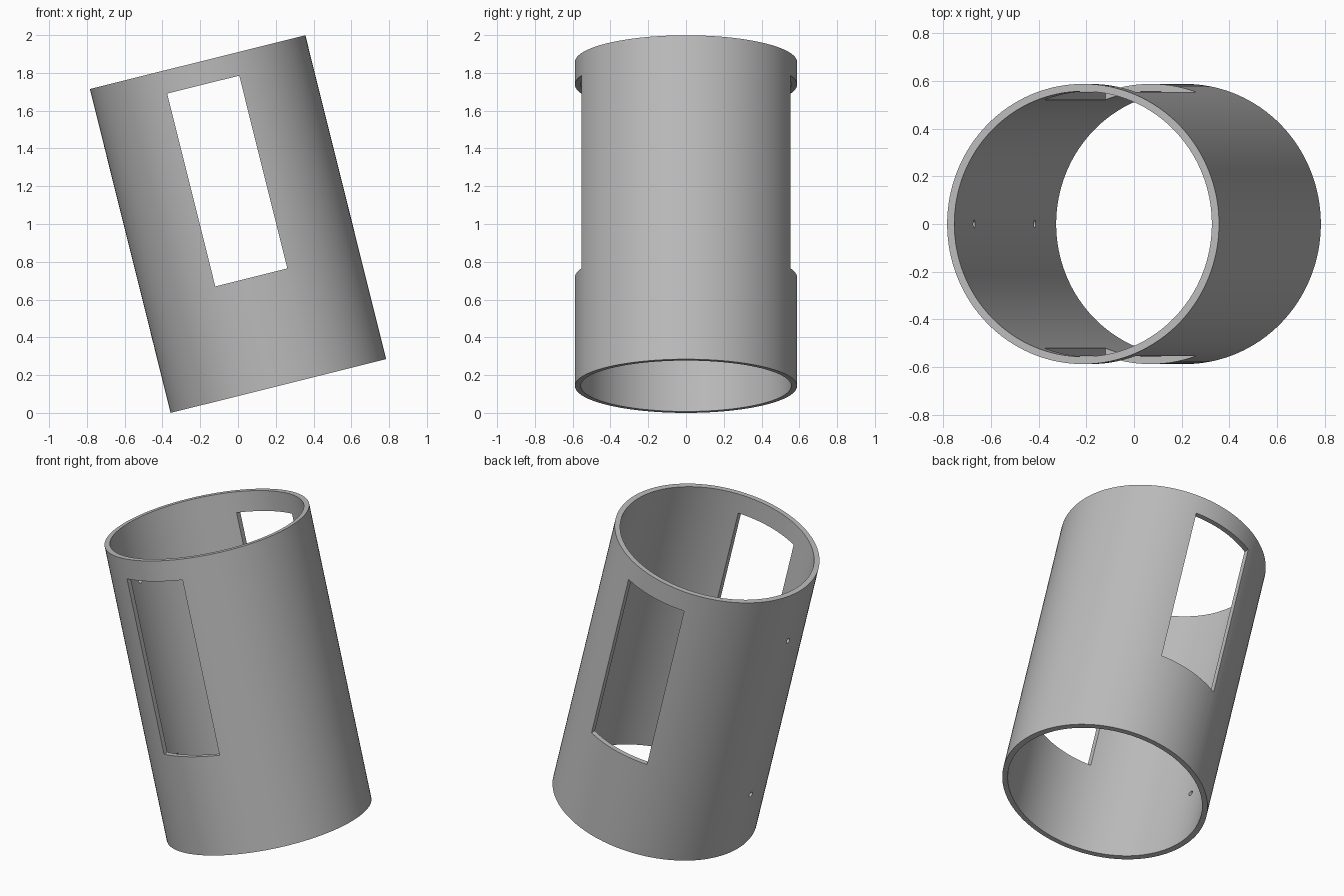
import bpy, math
from mathutils import Matrix, Vector

cube = bpy.data.objects.get("Cube")
if cube:
    bpy.data.objects.remove(cube, do_unlink=True)

RADIUS, INNER, HEIGHT = 0.588, 0.557, 1.767
TILT = math.radians(-14)

grey = bpy.data.materials.new("plain grey")
grey.use_nodes = True
grey.diffuse_color = (0.5, 0.5, 0.5, 1)
grey.node_tree.nodes["Principled BSDF"].inputs["Base Color"].default_value = (0.5, 0.5, 0.5, 1)


def cylinder(name, radius, depth, sides, location=(0, 0, 0), rotation=(0, 0, 0)):
    bpy.ops.mesh.primitive_cylinder_add(vertices=sides, radius=radius, depth=depth,
                                        location=location, rotation=rotation)
    obj = bpy.context.object
    obj.name = name
    return obj


def cut(target, cutter):
    """Subtract the cutter from the target, then discard it."""
    cutter.hide_render = True
    mod = target.modifiers.new("cut", 'BOOLEAN')
    mod.operation = 'DIFFERENCE'
    mod.solver = 'EXACT'
    mod.object = cutter
    bpy.ops.object.select_all(action='DESELECT')
    target.select_set(True)
    bpy.context.view_layer.objects.active = target
    bpy.ops.object.modifier_apply(modifier=mod.name)
    bpy.data.objects.remove(cutter, do_unlink=True)


# Open tube
tube = cylinder("tube_sleeve", RADIUS, HEIGHT, 128)
cut(tube, cylinder("bore_cutter", INNER, HEIGHT + 0.4, 128))

# Opposite rectangular windows, cut straight through front and back
bpy.ops.mesh.primitive_cube_add(size=1, location=(0, 0, 0.235))
window = bpy.context.object
window.name = "window_cutter"
window.scale = (0.393, 2, 1.052)
cut(tube, window)

# Two small pin holes through the right-hand... wall on the -x side
for z in (0.54, -0.513):
    cut(tube, cylinder("pin_hole_cutter", 0.016, 0.3, 24,
                       (-RADIUS, 0, z), (0, math.pi / 2, 0)))

# Lean the sleeve and rest it on the ground
tube.data.transform(Matrix.Translation(Vector((0, 0, 1))) @ Matrix.Rotation(TILT, 4, 'Y'))
lowest = min(v.co.z for v in tube.data.vertices)
tube.data.transform(Matrix.Translation(Vector((0, 0, -lowest))))

tube.data.materials.clear()
tube.data.materials.append(grey)
for poly in tube.data.polygons:
    poly.material_index = 0
bpy.ops.object.select_all(action='DESELECT')
tube.select_set(True)
bpy.context.view_layer.objects.active = tube
bpy.ops.object.shade_smooth_by_angle(angle=math.radians(30))
